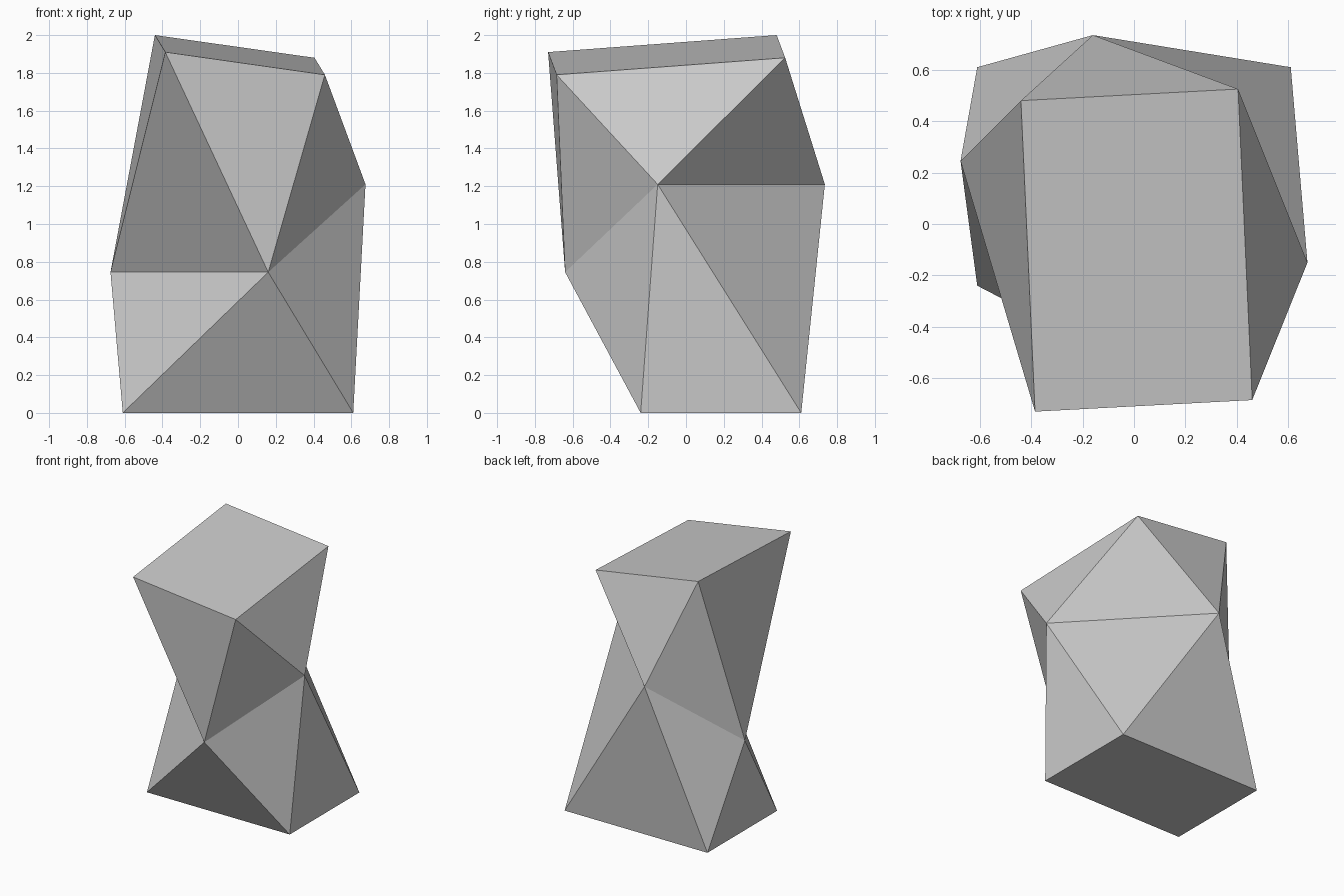
import bpy, bmesh

if "Cube" in bpy.data.objects:
    bpy.data.objects.remove(bpy.data.objects["Cube"])

# Three four-cornered rings, counter-clockwise seen from above
base = [(-0.61, -0.24, 0), (0.61, -0.24, 0), (0.61, 0.61, 0), (-0.61, 0.61, 0)]
waist = [(0.16, -0.64, 0.745), (0.675, -0.15, 1.21), (-0.16, 0.735, 1.21), (-0.675, 0.245, 0.745)]
top = [(-0.385, -0.73, 1.91), (0.46, -0.685, 1.79), (0.405, 0.525, 1.88), (-0.44, 0.48, 2.0)]

bm = bmesh.new()
b, w, t = ([bm.verts.new(p) for p in ring] for ring in (base, waist, top))

# Flat ends
bm.faces.new(b[::-1])
bm.faces.new(t)

# Triangle bands: each waist corner sits between two end corners
for i in range(4):
    j = (i + 1) % 4
    bm.faces.new((b[i], b[j], w[i]))
    bm.faces.new((b[j], w[j], w[i]))
    bm.faces.new((t[j], t[i], w[i]))
    bm.faces.new((t[j], w[i], w[j]))

bmesh.ops.recalc_face_normals(bm, faces=bm.faces)
mesh = bpy.data.meshes.new("twisted_block")
bm.to_mesh(mesh)
bm.free()
bpy.context.collection.objects.link(bpy.data.objects.new("twisted_block", mesh))
